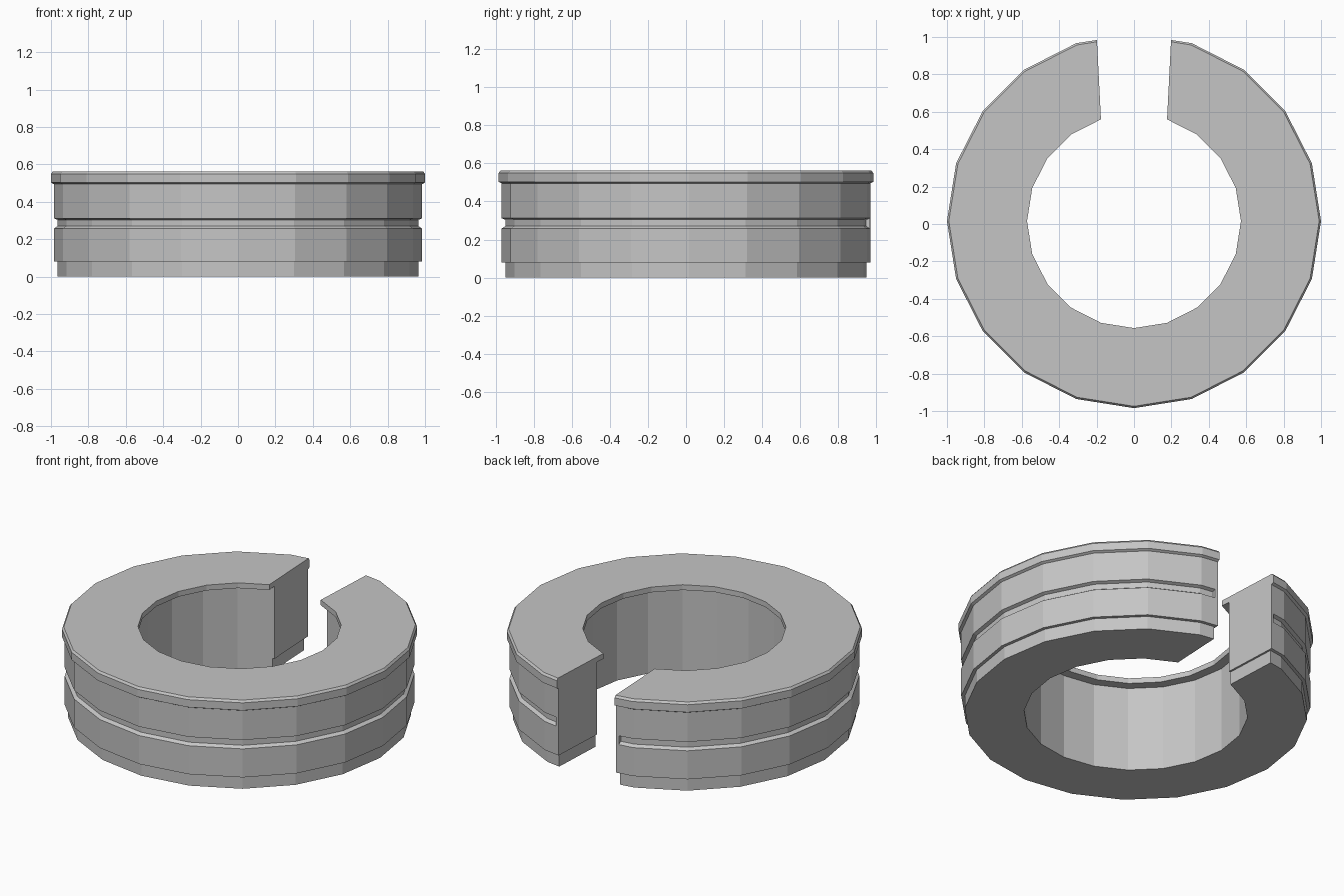
import bpy
import bmesh
import math

cube = bpy.data.objects.get("Cube")
if cube:
    bpy.data.objects.remove(cube, do_unlink=True)

SIDES = 20
STEP = 2 * math.pi / SIDES
CENTRE_Y = 0.0155
BORE = 0.63      # recessed inner wall
LIP = 0.572      # inner edge of the top lip
WALL = 0.985     # outer wall
GROOVE = 0.965   # groove floor

grey = bpy.data.materials.new("plain grey")
grey.use_nodes = True
colour = (0.56, 0.56, 0.56, 1)
grey.diffuse_color = colour
grey.node_tree.nodes["Principled BSDF"].inputs["Base Color"].default_value = colour


def ring_section(profile, angle):
    return [(r * math.sin(angle), CENTRE_Y + r * math.cos(angle), z) for r, z in profile]


def gap_section(profile, setback, side):
    """Section beside the slot, lying on the flat facet that the slot cuts."""
    points = []
    for r, z in profile:
        x = 0.178 + 0.047 * (r - LIP) + setback
        t = min(1, x / (r * math.sin(STEP)))
        y = r * (1 + t * (math.cos(STEP) - 1))
        points.append((side * t * r * math.sin(STEP), CENTRE_Y + y, z))
    return points


def split_ring(name, profile, setback=0, end_profile=None):
    """Sweep a closed profile round the ring, leaving the slot open at the back."""
    ends = [(end_profile or profile, setback)]
    if end_profile:
        ends += [(end_profile, setback + 0.018), (profile, setback + 0.018)]
    sections = [gap_section(p, s, 1) for p, s in ends]
    sections += [ring_section(profile, i * STEP) for i in range(1, SIDES)]
    sections += [gap_section(p, s, -1) for p, s in reversed(ends)]

    bm = bmesh.new()
    rows = [[bm.verts.new(co) for co in section] for section in sections]
    count = len(profile)
    for a, b in zip(rows, rows[1:]):
        for j in range(count):
            k = (j + 1) % count
            bm.faces.new((a[j], a[k], b[k], b[j]))
    bm.faces.new(rows[0])
    bm.faces.new(rows[-1])
    bmesh.ops.remove_doubles(bm, verts=bm.verts, dist=0.0002)
    bmesh.ops.recalc_face_normals(bm, faces=bm.faces)

    mesh = bpy.data.meshes.new(name)
    bm.to_mesh(mesh)
    bm.free()
    mesh.materials.append(grey)
    obj = bpy.data.objects.new(name, mesh)
    bpy.context.collection.objects.link(obj)
    return obj


def body_profile(groove_radius):
    return [
        (BORE, 0.08), (WALL, 0.08),
        # groove
        (WALL, 0.257), (groove_radius, 0.27), (groove_radius, 0.304), (WALL, 0.312),
        # flange with chamfered rim
        (WALL, 0.495), (1, 0.503), (1, 0.55), (0.99, 0.563),
        # inner lip
        (LIP, 0.563), (LIP, 0.53), (BORE, 0.53),
    ]


# Main ring: the groove stops just short of the slot
split_ring("ring_body", body_profile(GROOVE), end_profile=body_profile(WALL))

# Narrower foot, set back a little at the slot
split_ring("ring_foot", [(BORE, 0), (0.965, 0), (0.965, 0.085), (BORE, 0.085)], setback=0.012)
